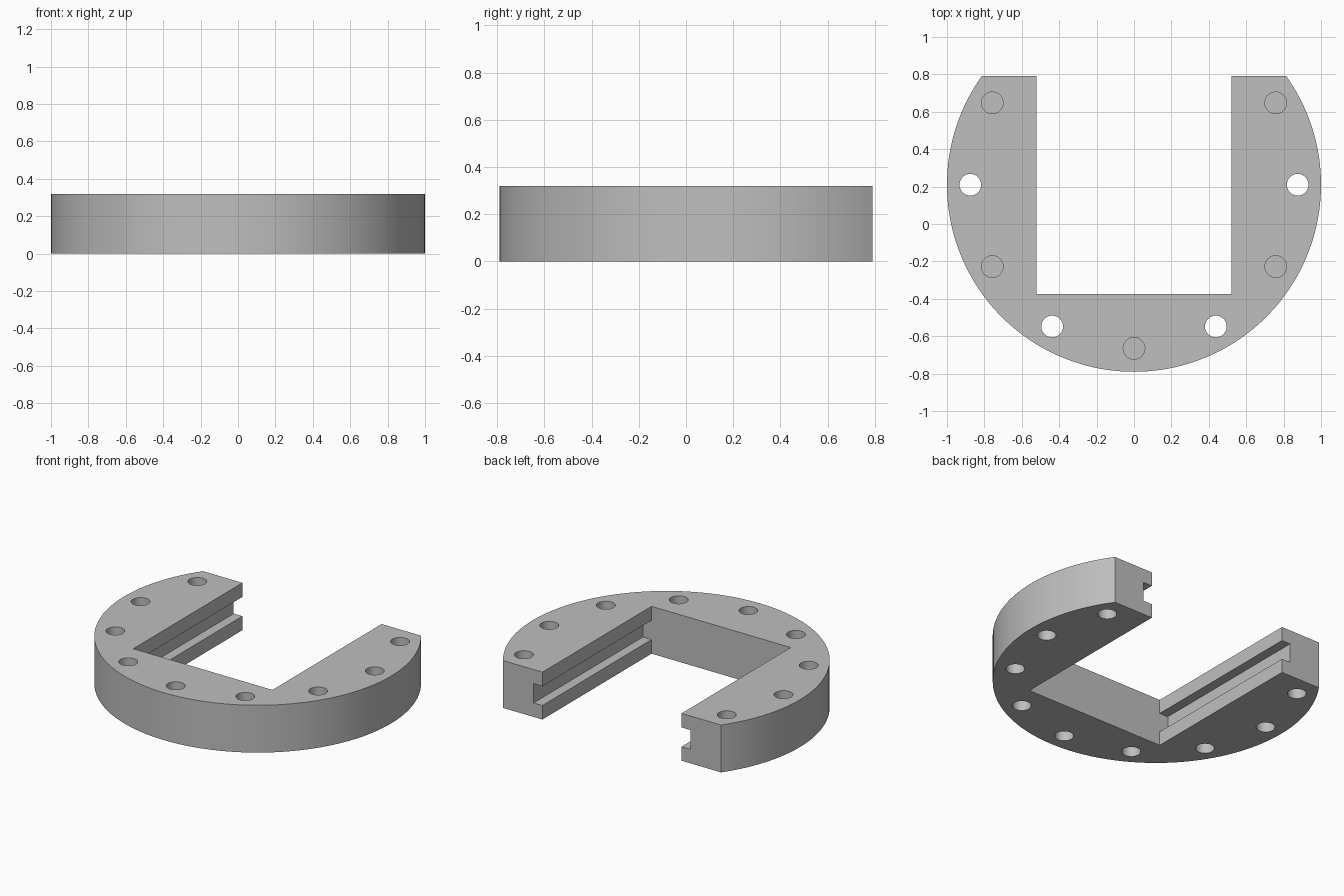
import bpy, bmesh, math
from mathutils import Vector

H = 0.32            # ring thickness
CY = 0.21           # centre of the outer arc
BACK = 0.79         # flat open end
SLOT_X, SLOT_Y = 0.52, -0.375
GROOVE_DEPTH, GROOVE_LOW, GROOVE_HIGH = 0.065, 0.095, 0.225
HOLE_R, HOLE_RING = 0.058, 0.875
BLIND_DEPTH = 0.13

old = bpy.data.objects.get("Cube")
if old:
    bpy.data.objects.remove(old, do_unlink=True)

# Single metal colour
metal = bpy.data.materials.new("plain grey")
metal.use_nodes = True
grey = (0.52, 0.52, 0.52, 1)
metal.diffuse_color = grey
metal.node_tree.nodes["Principled BSDF"].inputs["Base Color"].default_value = grey


def prism(name, points, offset):
    """Extrude a closed outline along an offset."""
    bm = bmesh.new()
    face = bm.faces.new([bm.verts.new(p) for p in points])
    ext = bmesh.ops.extrude_face_region(bm, geom=[face])
    moved = [g for g in ext["geom"] if isinstance(g, bmesh.types.BMVert)]
    bmesh.ops.translate(bm, verts=moved, vec=Vector(offset))
    bmesh.ops.recalc_face_normals(bm, faces=bm.faces)
    mesh = bpy.data.meshes.new(name)
    bm.to_mesh(mesh)
    bm.free()
    mesh.materials.append(metal)
    obj = bpy.data.objects.new(name, mesh)
    bpy.context.collection.objects.link(obj)
    return obj


def circle(x, y, z, r, n):
    return [(x + r * math.cos(math.tau * i / n),
             y + r * math.sin(math.tau * i / n), z) for i in range(n)]


def cut(body, cutter):
    """Subtract the cutter, then discard it."""
    bpy.ops.object.select_all(action='DESELECT')
    bpy.context.view_layer.objects.active = body
    body.select_set(True)
    mod = body.modifiers.new("cut", 'BOOLEAN')
    mod.operation = 'DIFFERENCE'
    mod.solver = 'EXACT'
    mod.object = cutter
    bpy.ops.object.modifier_apply(modifier=mod.name)
    bpy.data.objects.remove(cutter, do_unlink=True)


# Outer ring blank: large arc closed by the flat back
start = math.asin(BACK - CY)
sweep = math.pi + 2 * start
steps = 120
arc = []
for i in range(steps + 1):
    a = start - sweep * i / steps
    arc.append((math.cos(a), CY + math.sin(a), 0))
ring = prism("slotted_ring", arc, (0, 0, H))

# Open slot with a groove along each side wall
deep = SLOT_X + GROOVE_DEPTH
half = [(SLOT_X, -0.1), (SLOT_X, GROOVE_LOW), (deep, GROOVE_LOW),
        (deep, GROOVE_HIGH), (SLOT_X, GROOVE_HIGH), (SLOT_X, H + 0.1)]
section = half + [(-x, z) for x, z in reversed(half)]
cut(ring, prism("slot_cutter", [(x, SLOT_Y, z) for x, z in section], (0, 1.5, 0)))

# Bolt holes: through holes alternate with blind holes on both faces
for k in range(9):
    a = math.radians(30 - 30 * k)
    x, y = HOLE_RING * math.cos(a), CY + HOLE_RING * math.sin(a)
    if k % 2:
        spans = [(-0.1, H + 0.1)]
    else:
        spans = [(-0.1, BLIND_DEPTH), (H - BLIND_DEPTH, H + 0.1)]
    for low, high in spans:
        cut(ring, prism("hole_cutter", circle(x, y, low, HOLE_R, 32), (0, 0, high - low)))

# Smooth curved walls, crisp edges
bpy.ops.object.select_all(action='DESELECT')
ring.select_set(True)
bpy.context.view_layer.objects.active = ring
bpy.ops.object.shade_smooth_by_angle(angle=math.radians(30))
